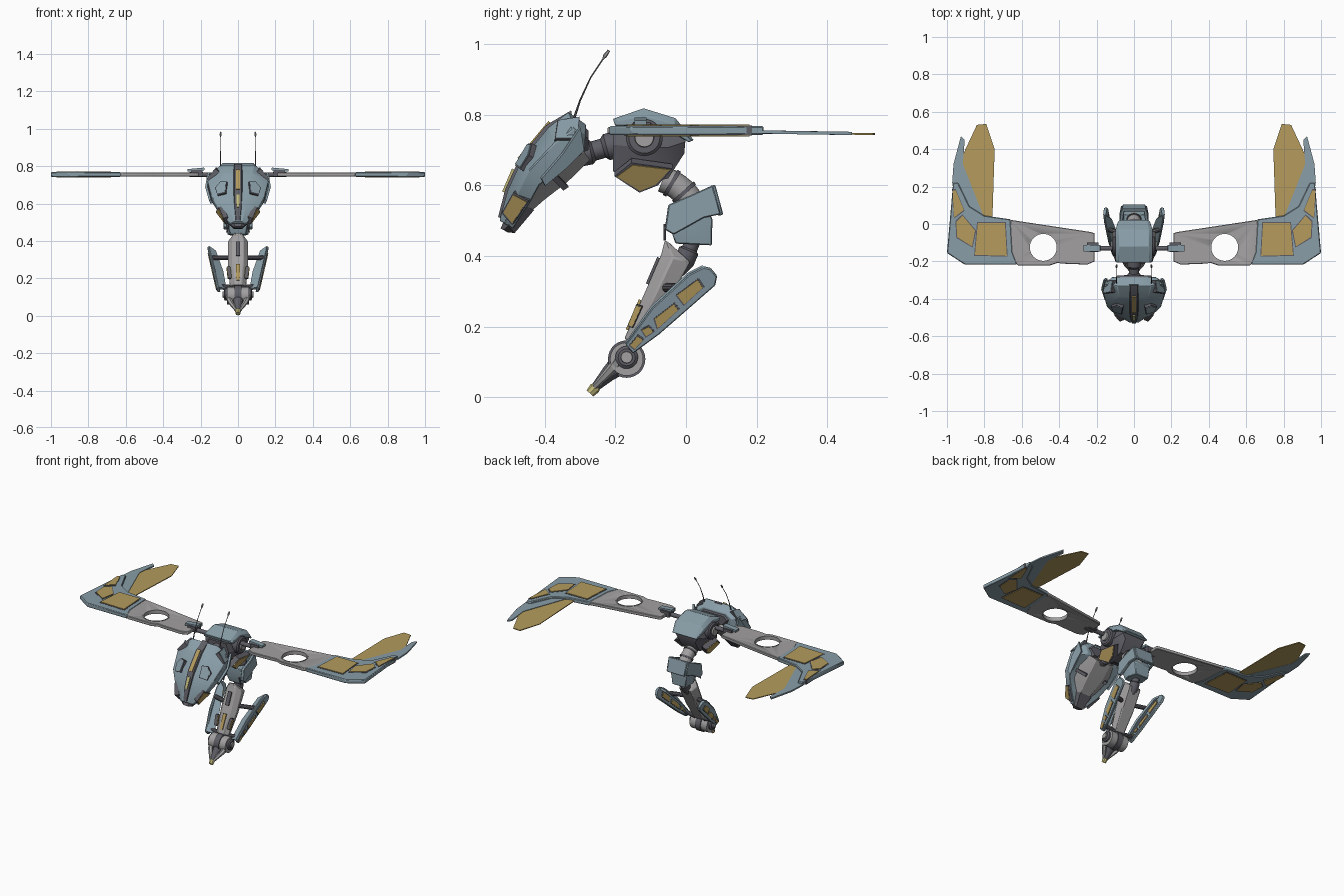
import bpy, bmesh
from math import cos, sin, pi, radians
from mathutils import Vector

COL = {"blue": (.25, .34, .39, 1), "gold": (.46, .33, .11, 1), "dark": (.11, .11, .13, 1),
       "grey": (.36, .35, .35, 1), "tip": (.55, .5, .2, 1)}
MATS = {}
for key, rgba in COL.items():
    MATS[key] = bpy.data.materials.new(key)
    MATS[key].diffuse_color = rgba


def finish(name, bm, color, mirror=False, bevel=0, hole=None):
    bmesh.ops.recalc_face_normals(bm, faces=bm.faces)
    for f in bm.faces:
        f.smooth = True
    for e in bm.edges:
        e.smooth = len(e.link_faces) == 2 and e.calc_face_angle(pi) < radians(28)
    me = bpy.data.meshes.new(name)
    bm.to_mesh(me)
    bm.free()
    me.materials.append(MATS[color])
    ob = bpy.data.objects.new(name, me)
    bpy.context.collection.objects.link(ob)
    if hole:
        m = ob.modifiers.new("hole", 'BOOLEAN')
        m.operation, m.object = 'DIFFERENCE', hole
    if bevel:
        m = ob.modifiers.new("bevel", 'BEVEL')
        m.width, m.segments, m.limit_method = bevel, 1, 'ANGLE'
    if mirror:
        m = ob.modifiers.new("mirror", 'MIRROR')
        m.use_mirror_merge = False
    return ob


def rings_mesh(name, rings, color, **kw):
    bm = bmesh.new()
    vs = [[bm.verts.new(p) for p in r] for r in rings]
    n = len(rings[0])
    for a, b in zip(vs, vs[1:]):
        for i in range(n):
            bm.faces.new((a[i], a[(i + 1) % n], b[(i + 1) % n], b[i]))
    bm.faces.new(vs[0])
    bm.faces.new(vs[-1])
    return finish(name, bm, color, **kw)


def loft(name, secs, color, mid=.4, **kw):
    """Hexagonal sections: top (y,z), bottom (y,z), half widths top / middle / bottom."""
    rings = []
    for t, b, wt, wm, wb in secs:
        m = [t[k] + (b[k] - t[k]) * mid for k in (0, 1)]
        rings.append([(-wt, *t), (wt, *t), (wm, *m), (wb, *b), (-wb, *b), (-wm, *m)])
    return rings_mesh(name, rings, color, **kw)


def tube(name, path, radii, color, n=16, **kw):
    path = [Vector(p) for p in path]
    rings = []
    for i, p in enumerate(path):
        d = (path[min(i + 1, len(path) - 1)] - path[max(i - 1, 0)]).normalized()
        u = d.cross(Vector((1, 0, 0)) if abs(d.x) < .8 else Vector((0, 1, 0))).normalized()
        v = d.cross(u)
        rings.append([p + radii[i] * (cos(2 * pi * k / n) * u + sin(2 * pi * k / n) * v) for k in range(n)])
    return rings_mesh(name, rings, color, **kw)


def panel(name, pts, thick, color, **kw):
    pts = [Vector(p) for p in pts]
    c = sum(pts, Vector()) / len(pts)
    nor = sum(((a - c).cross(b - c) for a, b in zip(pts, pts[1:] + pts[:1])), Vector()).normalized()
    return rings_mesh(name, [[p + nor * thick * s for p in pts] for s in (-.5, .5)], color, **kw)


def inlay(name, pts, thick, color="gold", rim=.007):
    pts = [Vector(p) for p in pts]
    c = sum(pts, Vector()) / len(pts)
    panel(name + "_rim", [p + (p - c).normalized() * rim for p in pts], thick, "dark", mirror=True)
    panel(name, pts, thick + .006, color, mirror=True)


def flat(xy, z):
    return [(x, y, z) for x, y in xy]


# Wings: grey inner panel with round hole, blue tip, gold inlays and feathers
cutter = tube("hole_cutter", [(.485, -.125, .6), (.485, -.125, .9)], [.073] * 2, "dark", n=40)
cutter.hide_render = True
cutter.hide_viewport = True
panel("wing_inner", flat([(.21, -.05), (.23, -.043), (.66, .022), (.67, -.1), (.64, -.2), (.62, -.222), (.45, -.222),
      (.41, -.208), (.38, -.212), (.25, -.217), (.21, -.2)], .755), .02, "grey", mirror=True, bevel=.003, hole=cutter)
circ = [(cos(2 * pi * k / 40), sin(2 * pi * k / 40)) for k in range(41)]
rings_mesh("wing_hole_ring", [[(.485 + r * c, -.125 + r * s, z) for r, z in ((.072, .744), (.078, .744),
           (.078, .767), (.072, .767))] for c, s in circ], "grey", mirror=True)
panel("wing_tip", flat([(.66, .025), (.80, .045), (.88, .095), (.94, .22), (.967, .22), (1, -.155), (.905, -.217),
      (.625, -.217), (.65, -.15)], .755), .025, "blue", mirror=True, bevel=.004)
inlay("wing_inlay_large", flat([(.69, .005), (.835, .005), (.85, -.165), (.68, -.17)], .755), .028)
inlay("wing_inlay_middle", flat([(.95, .012), (.917, .045), (.85, -.035), (.866, -.12), (.945, -.07)], .755), .028)
inlay("wing_inlay_outer", flat([(.97, .18), (.953, .18), (.91, .075), (.962, .035)], .755), .028)
panel("feather_blue", [(.965, .32, .749), (.925, .47, .747), (.905, .45, .747), (.915, .32, .749), (.80, .03, .753),
      (.95, .1, .752), (.972, .22, .751)], .009, "blue", mirror=True)
panel("feather_gold", [(.915, .37, .747), (.84, .53, .745), (.79, .535, .745), (.745, .40, .747), (.757, .03, .752),
      (.82, .03, .752), (.92, .30, .748)], .005, "gold", mirror=True)
tube("wing_strut", [(.08, -.13, .753), (.26, -.13, .755)], [.013] * 2, "dark", mirror=True)
panel("wing_bracket", [(.18, -.112, .785), (.27, -.112, .777), (.27, -.146, .777), (.18, -.146, .785)], .014, "blue",
      mirror=True)
panel("wing_clamp", flat([(.19, -.10), (.25, -.10), (.25, -.15), (.19, -.15)], .762), .034, "dark", mirror=True)

# Thorax: dark core, hubs, gold flanks, blue cover
loft("thorax_core", [((-.207, .765), (-.207, .64), .06, .08, .07), ((-.15, .78), (-.13, .60), .075, .095, .06),
     ((-.05, .765), (-.05, .62), .075, .095, .06), ((0, .745), (-.005, .69), .06, .08, .06)], "dark")
inlay("thorax_flank", [(.085, -.195, .632), (.1, -.15, .665), (.098, -.045, .652), (.075, -.085, .61),
      (.065, -.13, .592)], .03)
tube("wing_hub", [(.07, -.118, .735), (.108, -.118, .735), (.115, -.118, .735)], [.052, .052, .044], "dark", n=28,
     mirror=True)
tube("wing_hub_cap", [(.1, -.118, .735), (.124, -.118, .735)], [.03, .026], "grey", n=20, mirror=True)
loft("thorax_cover", [((-.207, .788), (-.2, .768), .085, .098, .098), ((-.12, .818), (-.12, .77), .08, .1, .1),
     ((-.03, .79), (-.04, .75), .08, .1, .1), ((.022, .728), (.008, .722), .07, .085, .085)], "blue", bevel=.002)

# Neck
tube("neck", [(0, -.32, .685), (0, -.27, .695), (0, -.262, .697), (0, -.235, .705), (0, -.225, .708), (0, -.18, .72)],
     [.036, .036, .028, .028, .038, .038], "dark")

# Head: blue shell, grey jaw, dark chin and crest, inlays
loft("head_shell", [((-.283, .772), (-.287, .70), .08, .12, .1), ((-.333, .807), (-.30, .685), .09, .15, .145),
     ((-.39, .763), (-.345, .655), .08, .165, .155), ((-.465, .672), (-.415, .60), .065, .145, .135),
     ((-.505, .585), (-.445, .545), .045, .105, .1), ((-.528, .50), (-.49, .478), .022, .045, .04)], "blue", bevel=.003)
loft("head_jaw", [((-.30, .71), (-.272, .672), .09, .09, .05), ((-.36, .67), (-.335, .61), .13, .11, .05),
     ((-.42, .61), (-.40, .56), .11, .09, .04), ((-.47, .55), (-.44, .525), .07, .06, .03)], "grey")
loft("head_chin", [((-.47, .55), (-.43, .53), .05, .06, .04), ((-.515, .50), (-.485, .465), .025, .045, .025),
     ((-.525, .478), (-.505, .467), .015, .02, .012)], "dark")
loft("head_back", [((-.31, .785), (-.30, .69), .09, .12, .09), ((-.276, .755), (-.276, .70), .07, .09, .06)], "dark")
loft("head_crest", [((-.325, .812), (-.32, .78), .02, .027, .027), ((-.395, .771), (-.37, .74), .02, .027, .027),
     ((-.471, .678), (-.44, .66), .02, .027, .027), ((-.512, .588), (-.47, .57), .017, .022, .022),
     ((-.532, .51), (-.5, .5), .01, .014, .014)], "dark")
panel("crest_strip", [(-.011, -.385, .778), (.011, -.385, .778), (.011, -.472, .674), (-.011, -.472, .674)], .012, "gold")
panel("crest_strip_lower", [(-.009, -.487, .645), (.009, -.487, .645), (.006, -.515, .58), (-.006, -.515, .58)], .012,
      "tip")
inlay("eye", [(.068, -.512, .528), (.09, -.484, .578), (.104, -.446, .558), (.058, -.487, .498)], .026)
inlay("temple_plate", [(.155, -.37, .725), (.112, -.362, .775), (.105, -.305, .785), (.14, -.31, .725)], .024, "blue", .004)
inlay("brow_plate", [(.06, -.44, .71), (.09, -.43, .71), (.115, -.438, .68), (.105, -.46, .645), (.065, -.473, .655)],
      .02, "blue", .005)
panel("cheek_fin", [(.158, -.30, .765), (.17, -.35, .69), (.15, -.41, .62), (.14, -.40, .60), (.15, -.34, .65),
      (.148, -.29, .70)], .012, "blue", mirror=True)
panel("jaw_strap", [(.12, -.40, .64), (.12, -.385, .65), (.07, -.335, .60), (.07, -.35, .59)], .02, "dark", mirror=True)

# Antennae
tube("antenna", [(.093, -.32, .78), (.093, -.30, .84), (.093, -.27, .905), (.093, -.24, .95), (.093, -.22, .98)],
     [.004, .0025, .002, .002, .002], "dark", n=6, mirror=True)
tube("antenna_tip", [(.093, -.235, .957), (.093, -.229, .967), (.093, -.218, .982)], [.002, .006, .004], "grey", n=6,
     mirror=True)

# Curved abdomen with ribs
arc = [Vector((0, -.115 + .145 * sin(a), .495 + .13 * cos(a))) for a in [radians(20 + 9 * i) for i in range(10)]]
tube("abdomen", arc, [.037] * 10, "grey", n=20)
for i in range(1, 9, 2):
    tube("abdomen_rib", [arc[i], arc[i].lerp(arc[i + 1], .5)], [.041] * 2, "dark", n=20)

# Abdomen armour: collar open at the top, and lower block
panel("collar_side", [(.068, -.05, .545), (.068, .02, .575), (.06, .075, .60), (.06, .098, .518), (.068, .05, .508),
      (.068, -.035, .46), (.068, -.06, .475)], .018, "blue", mirror=True, bevel=.003)
panel("collar_back", [(-.065, .075, .60), (.065, .075, .60), (.06, .098, .515), (-.06, .098, .515)], .016, "blue", bevel=.003)
loft("abdomen_block", [((-.045, .535), (.05, .545), .055, .064, .06), ((-.045, .48), (.075, .505), .05, .064, .055),
     ((-.03, .435), (.073, .43), .04, .055, .045)], "blue", bevel=.003)

# Lower joint and sting body
tube("sting_joint", [(0, .022, .45), (0, .01, .42), (0, .008, .415), (0, -.005, .385), (0, -.03, .35)],
     [.022, .022, .029, .029, .02], "dark")
loft("sting_body", [((-.06, .445), (-.045, .435), .015, .025, .02), ((-.07, .405), (.012, .383), .03, .055, .042),
     ((-.115, .3), (-.055, .26), .03, .056, .04), ((-.175, .165), (-.125, .145), .022, .045, .03)], "grey", bevel=.004)
panel("sting_strip_upper", [(-.012, -.076, .395), (.012, -.076, .395), (.012, -.108, .32), (-.012, -.108, .32)], .012, "dark")
panel("sting_strip_lower", [(-.011, -.128, .275), (.011, -.128, .275), (.009, -.165, .19), (-.009, -.165, .19)], .012, "gold")
inlay("sting_flank", [(.052, -.125, .255), (.05, -.14, .26), (.044, -.162, .205), (.046, -.15, .2)], .014, "gold", .004)
tube("hood_pin", [(.06, -.06, .445), (.05, -.06, .49)], [.004] * 2, "dark", n=8, mirror=True)

# Side shields beside the sting
sx = lambda y, z, o=0: (.1 + (z - .12) * .23 + o, y, z)
panel("side_shield", [sx(*p) for p in ((.05, .37), (.07, .365), (.088, .343), (.083, .318), (-.075, .18), (-.15, .125),
      (-.172, .15), (-.095, .255), (.01, .35))], .016, "blue", mirror=True, bevel=.003)
panel("shield_flange", [sx(.05, .37), sx(.01, .35), sx(-.095, .255), sx(-.17, .15), sx(-.15, .14, -.04),
      sx(-.07, .235, -.045), sx(.03, .345, -.03)], .012, "blue", mirror=True)
for w in (((-.025, .292), (.033, .335), (.047, .313), (-.005, .265)), ((-.088, .225), (-.035, .266), (-.022, .25),
          (-.08, .197)), ((-.125, .193), (-.105, .202), (-.093, .188), (-.113, .175)),
          ((-.158, .15), (-.137, .175), (-.122, .165), (-.145, .14))):
    inlay("shield_window", [sx(*p) for p in w], .02, "gold", .005)
tube("shield_arm", [(.03, -.06, .31), (.135, -.03, .31)], [.013] * 2, "dark", n=10, mirror=True)
tube("shield_arm_lower", [(.03, -.14, .15), (.1, -.14, .16)], [.013] * 2, "dark", n=10, mirror=True)

# Sting hub, prongs and tip
tube("sting_hub", [(-.06, -.168, .108), (.06, -.168, .108)], [.047] * 2, "grey", n=28)
tube("sting_hub_disc", [(.055, -.168, .113), (.07, -.168, .113), (.076, -.168, .113)], [.032, .032, .024], "dark", n=24,
     mirror=True)
tube("sting_hub_cap", [(.07, -.168, .113), (.082, -.168, .113)], [.018, .016], "grey", n=16, mirror=True)
tube("sting_hub_fin", [(-.018, -.168, .108), (.018, -.168, .108)], [.053] * 2, "dark", n=28)
tube("sting_prong", [(.055, -.18, .115), (.042, -.215, .075), (.01, -.258, .03)], [.018, .014, .008], "grey", n=6, mirror=True)
tube("sting_core", [(0, -.18, .10), (0, -.22, .066), (0, -.258, .027)], [.034, .022, .012], "dark", n=12)
tube("sting_tip", [(0, -.252, .032), (0, -.258, .026), (0, -.272, .011)], [.012, .016, .013], "tip", n=8)
